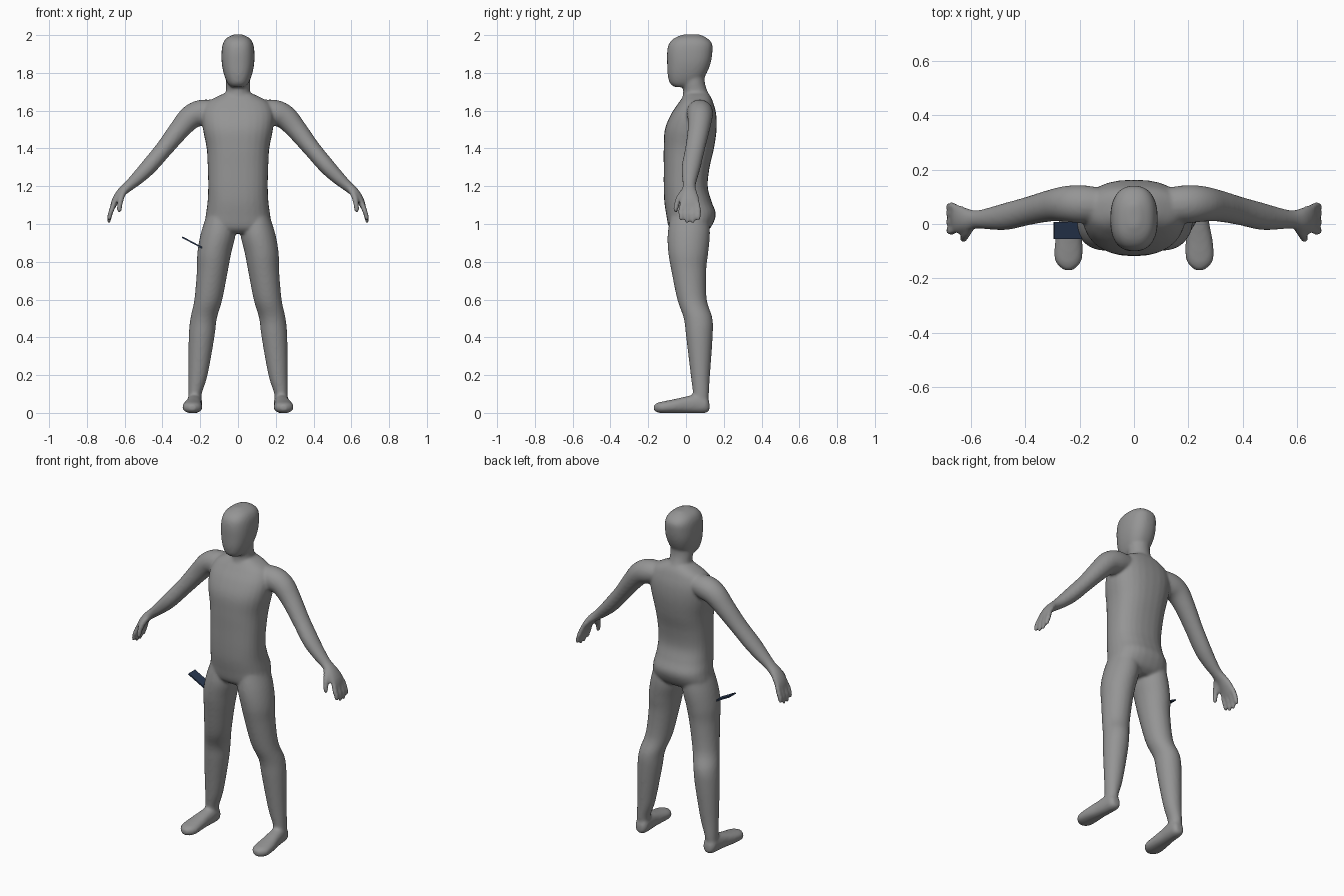
import bpy, bmesh
from math import cos, sin, pi
from mathutils import Vector

if "Cube" in bpy.data.objects:
    bpy.data.objects.remove(bpy.data.objects["Cube"])


def material(name, color):
    mat = bpy.data.materials.new(name)
    mat.use_nodes = True
    mat.diffuse_color = (*color, 1)
    bsdf = mat.node_tree.nodes["Principled BSDF"]
    bsdf.inputs["Base Color"].default_value = (*color, 1)
    bsdf.inputs["Roughness"].default_value = 0.7
    return mat


def spline(sections, steps=5):
    """Pass a smooth curve through the section values."""
    s = [sections[0], *sections, sections[-1]]
    out = []
    for p, q, r, t in zip(s, s[1:], s[2:], s[3:]):
        for k in range(steps):
            u = k / steps
            out.append([b + u * (c - a) / 2
                        + u * u * (a - 2.5 * b + 2 * c - d / 2)
                        + u ** 3 * (1.5 * (b - c) + (d - a) / 2)
                        for a, b, c, d in zip(p, q, r, t)])
    return out + [list(sections[-1])]


def loft(bm, sections, ref=(0, 1, 0), direction=None, power=2.0, side=1, n=28):
    """Skin rounded sections (x, y, z, half width, half depth) along a path."""
    pts = spline(sections)
    rings = []
    for i, (x, y, z, a, b) in enumerate(pts):
        lo, hi = pts[max(i - 1, 0)], pts[min(i + 1, len(pts) - 1)]
        t = Vector(direction or (Vector(hi[:3]) - Vector(lo[:3]))).normalized()
        u = Vector(ref).cross(t).normalized()
        v = t.cross(u)
        ring = []
        for k in range(n):
            c, s = cos(2 * pi * k / n), sin(2 * pi * k / n)
            c = abs(c) ** (2 / power) * (1 if c > 0 else -1)
            s = abs(s) ** (2 / power) * (1 if s > 0 else -1)
            p = Vector((x, y, z)) + u * c * max(a, .002) + v * s * max(b, .002)
            ring.append(bm.verts.new((p.x * side, p.y, p.z)))
        rings.append(ring)
    faces = [bm.faces.new(rings[0]), bm.faces.new(rings[-1])]
    for r, q in zip(rings, rings[1:]):
        for k in range(n):
            j = (k + 1) % n
            faces.append(bm.faces.new((r[k], r[j], q[j], q[k])))
    bmesh.ops.recalc_face_normals(bm, faces=faces)


def upright(rows):
    """Turn (z, half width, front y, back y) rows into sections."""
    return [(0, (f + b) / 2, z, w, (b - f) / 2) for z, w, f, b in rows]


UP = (0, 0, 1)
bm = bmesh.new()

# Torso
loft(bm, upright([
    (.95, .11, -.06, .09), (.98, .175, -.09, .13), (1.05, .17, -.105, .158),
    (1.12, .161, -.115, .135), (1.2, .158, -.118, .115), (1.3, .16, -.118, .125),
    (1.4, .166, -.118, .148), (1.5, .185, -.112, .162), (1.58, .19, -.08, .16),
    (1.64, .165, -.04, .145), (1.675, .11, -.015, .13), (1.7, .05, 0, .11)]),
    direction=UP, power=2.4)

# Neck
loft(bm, upright([(1.6, .08, -.02, .14), (1.66, .08, -.02, .135),
                  (1.7, .064, -.015, .115), (1.75, .064, -.02, .1),
                  (1.82, .06, -.02, .1)]), direction=UP)

# Head, with the jaw projecting over the neck
loft(bm, upright([
    (1.725, .035, -.06, .02), (1.745, .055, -.085, .07), (1.79, .074, -.097, .105),
    (1.85, .086, -.1, .13), (1.91, .087, -.1, .14), (1.955, .08, -.09, .138),
    (1.985, .06, -.06, .11), (2.004, .02, -.01, .07)]),
    direction=UP, power=2.4)

for side in (1, -1):
    # Leg
    loft(bm, [(.095, .02, 1.05, .07, .1), (.105, .015, .95, .092, .112),
              (.125, .012, .85, .09, .106), (.136, .015, .75, .082, .092),
              (.157, .032, .6, .074, .078), (.182, .064, .5, .07, .076),
              (.193, .071, .4, .068, .07), (.212, .076, .2, .051, .051),
              (.228, .079, .1, .036, .042), (.228, .078, .04, .036, .04)],
         direction=UP, side=side)

    # Foot
    loft(bm, [(.228, .124, .035, .02, .022), (.228, .105, .044, .036, .044),
              (.23, .06, .048, .04, .05), (.235, 0, .043, .043, .044),
              (.24, -.06, .036, .05, .037), (.242, -.12, .03, .052, .031),
              (.242, -.15, .028, .04, .026), (.242, -.17, .027, .016, .015)],
         ref=UP, direction=(0, -1, 0), side=side, power=2.3)

    # Arm, with the wrist flattening into the palm
    loft(bm, [(.1, .07, 1.6, .055, .06), (.19, .073, 1.59, .068, .07),
              (.25, .074, 1.565, .064, .066), (.31, .067, 1.5, .055, .058),
              (.39, .048, 1.4, .046, .052), (.47, .028, 1.306, .043, .05),
              (.53, .02, 1.245, .036, .041), (.58, .017, 1.2, .028, .034),
              (.62, .016, 1.165, .024, .044), (.648, .019, 1.125, .02, .053),
              (.663, .02, 1.09, .014, .05)], side=side)

    # Fingers
    for y, tip in ((-.026, 1.022), (.006, 1.008), (.037, 1.008), (.066, 1.024)):
        loft(bm, [(.652, y * .8 + .005, 1.12, .014, .014),
                  (.669, y, 1.075, .014, .0145), (.68, y, 1.04, .013, .0135),
                  (.683, y, tip, .009, .01), (.683, y, tip - .005, .004, .004)],
             n=12, side=side)

    # Thumb
    loft(bm, [(.6, -.005, 1.18, .017, .018), (.618, -.034, 1.14, .017, .018),
              (.626, -.05, 1.1, .015, .015), (.628, -.055, 1.07, .012, .012),
              (.628, -.055, 1.058, .004, .004)], n=12, side=side)

mesh = bpy.data.meshes.new("body")
bm.to_mesh(mesh)
bm.free()
body = bpy.data.objects.new("body", mesh)
bpy.context.collection.objects.link(body)
mesh.materials.append(material("plain_gray", (.3, .3, .3)))

# Fuse the parts into one skin and soften the joins
remesh = body.modifiers.new("fuse", "REMESH")
remesh.mode = "VOXEL"
remesh.voxel_size = .008
remesh.use_smooth_shade = True
soften = body.modifiers.new("soften", "SMOOTH")
soften.factor = .5
soften.iterations = 7

# Thin tilted plate beside the right hip
bpy.ops.mesh.primitive_cube_add(size=1, location=(-.24, -.024, .901),
                                rotation=(0, .49, 0))
plate = bpy.context.object
plate.name = "hip_plate"
plate.scale = (.125, .062, .008)
plate.data.materials.append(material("navy", (.022, .04, .085)))
